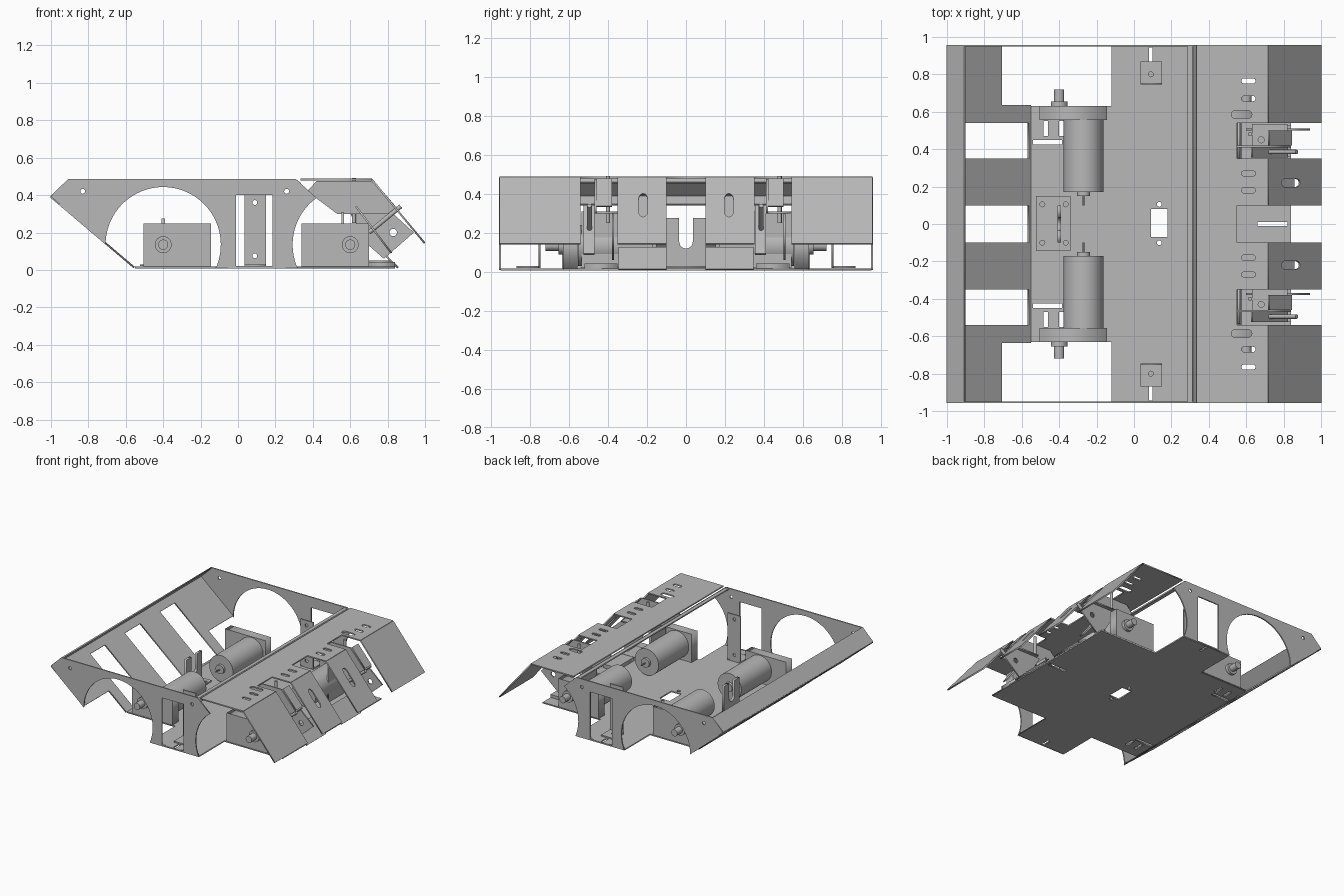
import bpy, math
from mathutils import Matrix, Vector

if "Cube" in bpy.data.objects:
    bpy.data.objects.remove(bpy.data.objects["Cube"])

grey = bpy.data.materials.new("sheet metal grey")
grey.diffuse_color = (0.48, 0.48, 0.48, 1)
grey.use_nodes = True
grey.node_tree.nodes["Principled BSDF"].inputs["Base Color"].default_value = grey.diffuse_color
T = 0.01


def rect(x0, x1, y0, y1):
    return [(x0, y0), (x1, y0), (x1, y1), (x0, y1)]


def arc(cx, cy, r, a0, a1, n):
    return [(cx + r * math.cos(math.radians(a0 + (a1 - a0) * i / n)),
             cy + r * math.sin(math.radians(a0 + (a1 - a0) * i / n))) for i in range(n + 1)]


def hole(cx, cy, r=0.013):
    return arc(cx, cy, r, 0, 345, 23)


def slot(cx, cy, length, width):
    r, h = width / 2, (length - width) / 2
    return arc(cx + h, cy, r, -90, 90, 8) + arc(cx - h, cy, r, 90, 270, 8)


def plate(name, loops, u, v, loc, thick=T):
    """Flat sheet: first loop is the outline, the others are openings."""
    cu = bpy.data.curves.new(name, 'CURVE')
    cu.dimensions, cu.fill_mode, cu.extrude = '2D', 'BOTH', thick / 2
    for pts in loops:
        s = cu.splines.new('POLY')
        s.points.add(len(pts) - 1)
        for p, q in zip(s.points, pts):
            p.co = (q[0], q[1], 0, 1)
        s.use_cyclic_u = True
    tmp = bpy.data.objects.new(name + "_tmp", cu)
    bpy.context.collection.objects.link(tmp)
    me = bpy.data.meshes.new_from_object(tmp.evaluated_get(bpy.context.evaluated_depsgraph_get()))
    bpy.data.objects.remove(tmp)
    u, v = Vector(u), Vector(v)
    n = u.cross(v).normalized()
    m = Matrix((u, v, n)).transposed().to_4x4()
    m.translation = loc
    me.transform(m)
    me.materials.clear()
    me.materials.append(grey)
    ob = bpy.data.objects.new(name, me)
    bpy.context.collection.objects.link(ob)
    return ob


def flat(name, loops, z, thick=T):
    return plate(name, loops, (1, 0, 0), (0, 1, 0), (0, 0, z), thick)


def sloped(name, loops, a, b):
    """Sheet through side-view points a and b (x, z); loops are given as seen from the top."""
    s = (b[1] - a[1]) / (b[0] - a[0])
    return plate(name, loops, (1, 0, s), (0, 1, 0), (0, 0, a[1] - s * a[0]))


def side(name, loops, y, thick=T):
    return plate(name, loops, (1, 0, 0), (0, 0, 1), (0, y, 0), thick)


def cross(name, loops, x, thick=T):
    return plate(name, loops, (0, 1, 0), (0, 0, 1), (x, 0, 0), thick)


def rod(name, a, b, r, seg=32):
    a, b = Vector(a), Vector(b)
    bpy.ops.mesh.primitive_cylinder_add(vertices=seg, radius=r, depth=(b - a).length, location=(a + b) / 2)
    ob = bpy.context.object
    ob.rotation_euler = (b - a).to_track_quat('Z', 'Y').to_euler()
    ob.name = name
    ob.data.materials.append(grey)
    bpy.ops.object.shade_smooth_by_angle(angle=math.radians(35))


# floor plate with wheel cut-outs and mounting slots
half = [(0.84, 0.63), (0.32, 0.63), (0.32, 0.95), (-0.12, 0.95), (-0.12, 0.63), (-0.55, 0.63)]
floor = half + [(x, -y) for x, y in reversed(half)]
openings = [rect(0.09, 0.18, -0.07, 0.08), hole(0.135, 0.105), hole(0.135, -0.1),
            rect(0.66, 0.82, -0.012, 0.012)]
for s in (1, -1):
    openings += [rect(0.08, 0.1, *sorted((s * 0.87, s * 0.945))),
                 rect(-0.54, -0.385, *sorted((s * 0.425, s * 0.45))),
                 rect(-0.485, -0.46, *sorted((s * 0.47, s * 0.55))),
                 rect(-0.40, -0.375, *sorted((s * 0.47, s * 0.55)))]
flat("floor_plate", [floor] + openings, 0.013)

# side plates with wheel arches, window and bolt holes
outline = ([(-1, 0.393), (-0.91, 0.485), (0.31, 0.485), (0.42, 0.385)]
           + arc(0.6, 0.135, 0.308, 126, 204, 20)
           + arc(-0.4, 0.135, 0.308, -24, 180, 48))
for s in (1, -1):
    side("side_plate", [outline, rect(-0.01, 0.185, 0.02, 0.40),
                        hole(-0.83, 0.42), hole(0.26, 0.42)], s * 0.953)
    # angle bracket behind the side window
    side("window_bracket_wall", [rect(0.035, 0.15, 0.02, 0.40),
                                 hole(0.09, 0.36), hole(0.09, 0.075)], s * 0.75)
    flat("window_bracket_foot", [rect(0.035, 0.15, *sorted((s * 0.745, s * 0.87))),
                                 hole(0.09, s * 0.80)], 0.025)

# rear sloping panel and rear top lip
back = [(-1, 0.957), (-0.71, 0.957), (-0.71, 0.635), (-0.555, 0.635)]
back = back + [(x, -y) for x, y in reversed(back)]
wins = [rect(-0.945, -0.565, a, b) for a, b in ((0.35, 0.54), (-0.1, 0.1), (-0.54, -0.35))]
sloped("rear_panel", [back] + wins, (-1, 0.39), (-0.555, 0.013))
sloped("rear_lip", [rect(-1, -0.905, -0.957, 0.957)], (-1, 0.39), (-0.905, 0.482))

# cross beam between the side plates
flat("cross_beam_top", [rect(0.285, 0.313, -0.95, 0.95)], 0.475)
sloped("cross_beam_lip", [rect(0.313, 0.335, -0.957, 0.957)], (0.313, 0.478), (0.335, 0.458))

# front cover: flat top with notches, then four sloping flaps
top = [(0.335, 0.957), (0.717, 0.957), (0.717, 0.54), (0.55, 0.54), (0.55, 0.35),
       (0.717, 0.35), (0.717, 0.1), (0.55, 0.1)]
top = top + [(x, -y) for x, y in reversed(top)]
slots = []
for s in (1, -1):
    slots += [slot(0.612, s * y, 0.075, 0.028) for y in (0.765, 0.67, 0.27, 0.18)]
    slots.append(slot(0.575, s * 0.585, 0.11, 0.042))
flat("front_cover_top", [top] + slots, 0.483)
for s in (1, -1):
    for a, b, cut in ((0.54, 0.957, []), (0.1, 0.35, [slot(0.835, s * 0.22, 0.1, 0.045)])):
        sloped("front_flap", [rect(0.715, 0.998, *sorted((s * a, s * b)))] + cut,
               (0.715, 0.483), (0.998, 0.143))
    # small ramp plate below the inner flap
    sloped("lower_ramp", [rect(0.74, 0.855, *sorted((s * 0.1, s * 0.345)))], (0.74, 0.125), (0.855, 0.012))
    flat("lower_ramp_foot", [rect(0.70, 0.82, *sorted((s * 0.11, s * 0.335)))], 0.035, 0.03)

# four motors with gearboxes, wheel shafts and rear spindles
for s in (1, -1):
    for mx, wx in ((-0.27, -0.4), (0.47, 0.6)):
        x0 = -0.505 if mx < 0 else 0.34
        side("gearbox", [rect(x0, x0 + 0.36, 0.018, 0.247)], s * 0.593, 0.075)
        rod("motor_body", (mx, s * 0.17, 0.135), (mx, s * 0.555, 0.135), 0.106, 48)
        rod("motor_end_boss", (mx, s * 0.15, 0.135), (mx, s * 0.17, 0.135), 0.036)
        rod("motor_spindle", (mx, s * 0.1, 0.135), (mx, s * 0.15, 0.135), 0.005, 12)
        rod("shaft_collar", (wx, s * 0.63, 0.135), (wx, s * 0.655, 0.135), 0.045)
        rod("wheel_shaft", (wx, s * 0.65, 0.135), (wx, s * 0.72, 0.135), 0.027)

# rear hook bracket: foot and forked upright
flat("fork_foot", [rect(-0.525, -0.34, -0.145, 0.15)]
     + [hole(x, y) for x in (-0.49, -0.365) for y in (-0.1, 0.105)], 0.025)
fork = ([(-0.1, 0.02), (0.1, 0.02), (0.1, 0.275), (0.035, 0.275)]
        + arc(0, 0.155, 0.035, 0, -180, 12) + [(-0.035, 0.275), (-0.1, 0.275)])
cross("fork_upright", [fork], -0.40, 0.02)

# two sensor brackets standing in the front notches
for d in (0, -0.88):
    cross("sensor_back_wall", [rect(0.345 + d, 0.54 + d, 0.02, 0.31)], 0.56, 0.014)
    side("sensor_upper_web", [[(0.42, 0.475), (0.37, 0.42), (0.53, 0.3), (0.83, 0.3),
                               (0.84, 0.335), (0.715, 0.475)]], 0.415 + d)
    side("sensor_lower_web", [[(0.60, 0.3), (0.83, 0.3), (0.94, 0.2), (0.78, 0.06), (0.70, 0.13)],
                              hole(0.83, 0.2, 0.02)], 0.505 + d)
    flat("sensor_shelf", [rect(0.63, 0.82, 0.42 + d, 0.535 + d),
                          hole(0.68, 0.45 + d, 0.016), hole(0.78, 0.45 + d, 0.016)], 0.305)
    sloped("sensor_front_strip", [rect(0.72, 0.84, 0.42 + d, 0.5 + d)], (0.72, 0.475), (0.84, 0.335))
    sloped("sensor_arm", [rect(0.63, 0.82, 0.355 + d, 0.41 + d)], (0.63, 0.34), (0.82, 0.09))
    flat("sensor_foot", [rect(0.70, 0.84, 0.36 + d, 0.53 + d)], 0.03, 0.025)
    rod("sensor_pin", (0.70, 0.385 + d, 0.2), (0.87, 0.385 + d, 0.34), 0.012, 16)
    rod("sensor_stud", (0.62, 0.48 + d, 0.25), (0.62, 0.48 + d, 0.492), 0.011, 16)
